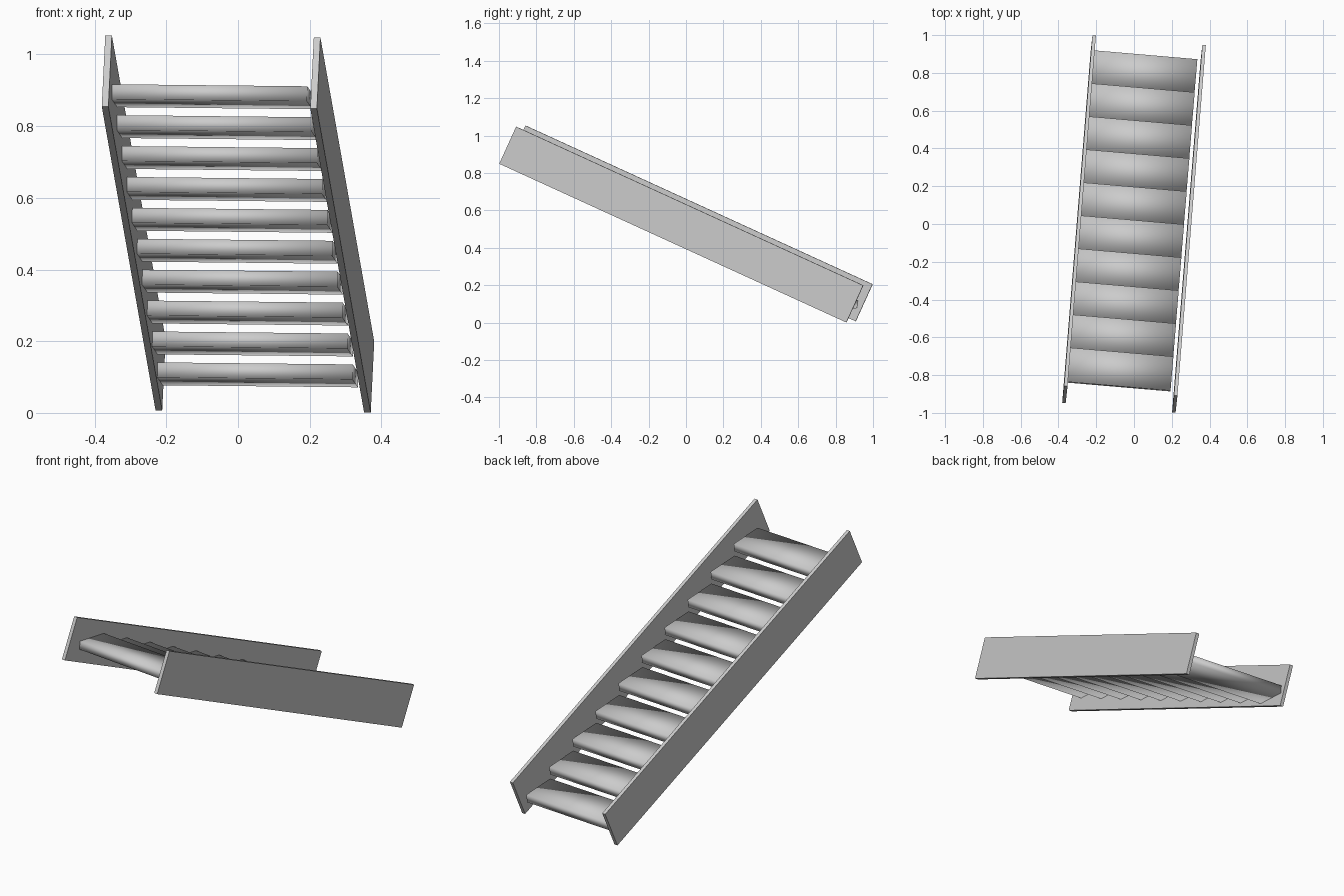
import bpy
from math import radians
from mathutils import Matrix, Vector

if "Cube" in bpy.data.objects:
    bpy.data.objects.remove(bpy.data.objects["Cube"], do_unlink=True)

# One plain grey for the whole stair
grey = bpy.data.materials.new("light_grey")
grey.use_nodes = True
colour = (0.6, 0.6, 0.6, 1)
grey.diffuse_color = colour
grey.node_tree.nodes["Principled BSDF"].inputs["Base Color"].default_value = colour

# Frame of the whole stair: slight turn and sideways lean
FRAME = (Matrix.Translation((0, 0, 0.527))
         @ Matrix.Rotation(radians(-4.9), 4, 'Z')
         @ Matrix.Rotation(radians(0.6), 4, 'Y'))


def box(name, size, location, pitch, smooth=False):
    bpy.ops.mesh.primitive_cube_add(size=1)
    ob = bpy.context.object
    ob.name = name
    ob.data.transform(Matrix.Diagonal((*size, 1)))
    ob.matrix_world = (FRAME @ Matrix.Translation(location)
                       @ Matrix.Rotation(radians(pitch), 4, 'X'))
    ob.data.materials.append(grey)
    if smooth:
        bpy.ops.object.shade_smooth()
    return ob


# Side boards
for side, x in (("left", 0.292), ("right", -0.292)):
    box(side + "_stringer", (0.0185, 2.046, 0.218), (x, 0, 0), -24.5)

# Ten tilted treads, softly shaded, with a small gap on the left
COUNT = 10
bottom = Vector((-0.0095, 0.805, -0.421))
top = Vector((-0.0095, -0.774, 0.355))
for i in range(COUNT):
    box(f"tread_{i + 1}", (0.547, 0.182, 0.042),
        bottom.lerp(top, i / (COUNT - 1)), -7, smooth=True)
